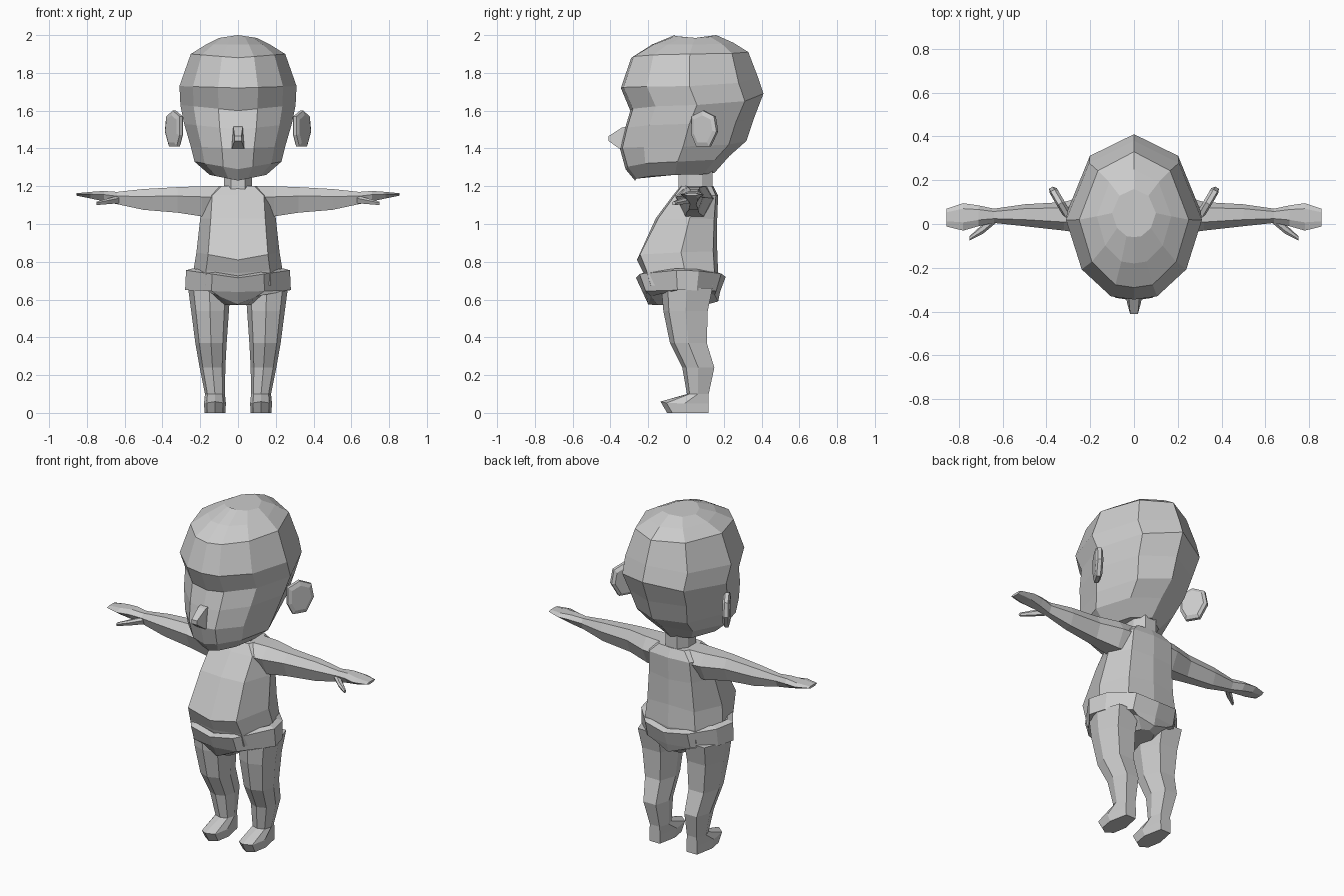
import bpy, bmesh
from mathutils import Vector

default_cube = bpy.data.objects.get("Cube")
if default_cube:
    bpy.data.objects.remove(default_cube, do_unlink=True)

clay = bpy.data.materials.new("plain_grey_clay")
clay.use_nodes = True
GREY = (0.6, 0.6, 0.6, 1)
clay.diffuse_color = GREY
clay.node_tree.nodes["Principled BSDF"].inputs["Base Color"].default_value = GREY


def skin(name, rings, side=1):
    """Join equal-length rings into one closed flat-shaded part."""
    bm = bmesh.new()
    loops = [[bm.verts.new((side * p[0], p[1], p[2])) for p in ring] for ring in rings]
    for low, high in zip(loops, loops[1:]):
        for i in range(len(low)):
            j = (i + 1) % len(low)
            bm.faces.new((low[i], low[j], high[j], high[i]))
    bm.faces.new(loops[0])
    bm.faces.new(loops[-1])
    bmesh.ops.recalc_face_normals(bm, faces=bm.faces[:])
    mesh = bpy.data.meshes.new(name)
    bm.to_mesh(mesh)
    bm.free()
    mesh.materials.append(clay)
    part = bpy.data.objects.new(name, mesh)
    bpy.context.collection.objects.link(part)
    return part


def pair(name, rings):
    skin("left_" + name, rings)
    skin("right_" + name, rings, -1)


def mirrored(half):
    return half + [(-u, v) for u, v in reversed(half) if u > 0]


def level(section, width, front, back, z_front, z_back, z_side, centre=0):
    """Ring round the body whose front, back and sides may differ in height."""
    ring = []
    for u, v in section:
        y = (front + back) / 2 + v * (back - front) / 2
        z_mid = z_front if v < 0 else z_back
        ring.append((centre + u * width, y, z_mid + (z_side - z_mid) * abs(u)))
    return ring


# Head: width, front, back, then heights of front, back and sides
skull = mirrored([(0, -1), (.34, -.96), (.77, -.62), (1, 0), (.66, .72), (0, 1)])
head_levels = [
    (.15, -.27, .15, 1.23, 1.27, 1.26),
    (.23, -.32, .23, 1.29, 1.36, 1.33),
    (.25, -.35, .32, 1.40, 1.44, 1.41),
    (.285, -.325, .36, 1.50, 1.56, 1.53),
    (.305, -.295, .41, 1.60, 1.69, 1.63),
    (.31, -.345, .38, 1.72, 1.78, 1.73),
    (.25, -.29, .33, 1.88, 1.91, 1.90),
    (.17, -.18, .25, 1.95, 1.96, 1.95),
    (.10, -.06, .16, 2, 2, 1.985),
]
skin("head", [level(skull, *row) for row in head_levels])

# Nose: wide base in the face, blunt tip
skin("nose", [
    [(-.035, -.31, 1.4), (.035, -.31, 1.4), (.025, -.3, 1.52), (-.025, -.3, 1.52)],
    [(-.033, -.355, 1.4), (.033, -.355, 1.4), (.024, -.34, 1.51), (-.024, -.34, 1.51)],
    [(-.018, -.41, 1.44), (.018, -.41, 1.44), (.018, -.41, 1.465), (-.018, -.41, 1.465)],
])

# Ears: slanted plates with a bevelled rim
ear_outline = [(0, 1.57), (.07, 1.60), (.14, 1.57), (.155, 1.49),
               (.11, 1.41), (.03, 1.41), (0, 1.47)]
along, across = Vector((.5, .85, 0)), Vector((.85, -.5, 0))


def ear_ring(scale, offset):
    ring = []
    for s, z in ear_outline:
        p = Vector((.3, .035, 0)) + along * (.075 + (s - .075) * scale) + across * offset
        ring.append((p.x, p.y, 1.5 + (z - 1.5) * scale))
    return ring


pair("ear", [ear_ring(.8, -.02), ear_ring(1, -.008), ear_ring(1, .012), ear_ring(.75, .02)])

# Neck
neck_section = mirrored([(.5, -1), (1, -.4), (1, .4), (.5, 1)])
skin("neck", [level(neck_section, .075, -.04, .14, z, z, z) for z in (1.15, 1.3)])

# Torso: flat front panel with a round belly
trunk = mirrored([(0, -1), (.72, -.92), (1, .1), (.7, .9), (0, 1)])
torso_levels = [
    (.24, -.2, .16, .66, .66, .68),
    (.235, -.225, .17, .74, .74, .76),
    (.22, -.26, .165, .81, .87, .85),
    (.2, -.16, .165, 1.03, 1.02, 1.03),
    (.19, -.07, .17, 1.15, 1.15, 1.15),
    (.12, -.03, .145, 1.2, 1.2, 1.2),
]
skin("torso", [level(trunk, *row) for row in torso_levels])

# Nappy: thick waistband, flared sides, crotch dropping between the legs
hips = mirrored([(0, -1), (.5, -.92), (1, -.1), (.9, .4), (.5, .9), (0, 1)])
nappy_levels = [
    (.09, -.16, .13, .57, .58, .57),
    (.2, -.2, .17, .575, .59, .66),
    (.28, -.23, .18, .64, .64, .65),
    (.275, -.265, .21, .715, .72, .755),
    (.24, -.23, .175, .725, .73, .765),
    (.21, -.2, .15, .71, .71, .74),
]
skin("nappy", [level(hips, *row) for row in nappy_levels])

# Legs and feet: trailing value is the sideways centre
calf = [(0, -1), (.75, -.75), (1, 0), (.6, 1), (-.6, 1), (-1, 0), (-.75, -.75)]
leg_levels = [
    (.055, -.1, .12, 0, 0, 0, .122),
    (.058, -.135, .12, .06, .05, .05, .122),
    (.053, .005, .12, .1, .1, .1, .122),
    (.068, -.02, .15, .24, .24, .24, .135),
    (.083, -.085, .11, .37, .37, .37, .143),
    (.1, -.12, .115, .54, .54, .54, .148),
    (.112, -.13, .14, .66, .66, .66, .152),
]
pair("leg", [level(calf, *row) for row in leg_levels])

# Arms and hands: x, front, back, bottom, top
limb = [(-1, .3), (-.4, 1), (.6, 1), (1, .2), (.5, -1), (-.5, -1)]


def slice_at(x, front, back, bottom, top):
    return [(x, (front + back) / 2 + u * (back - front) / 2,
             (bottom + top) / 2 + v * (top - bottom) / 2) for u, v in limb]


arm_slices = [
    (.1, -.06, .15, 1.04, 1.2),
    (.19, -.05, .14, 1.04, 1.2),
    (.32, -.03, .1, 1.06, 1.195),
    (.5, -.01, .09, 1.075, 1.185),
    (.64, .005, .07, 1.105, 1.17),
    (.71, -.01, .085, 1.12, 1.175),
    (.78, -.03, .095, 1.135, 1.17),
    (.855, -.012, .07, 1.15, 1.163),
]
pair("arm", [slice_at(*row) for row in arm_slices])

# Thumbs: angled forward and down from the wrist
pair("thumb", [slice_at(*row) for row in [
    (.63, .005, .05, 1.11, 1.15),
    (.69, -.045, .0, 1.105, 1.135),
    (.75, -.075, -.055, 1.1, 1.118),
]])
